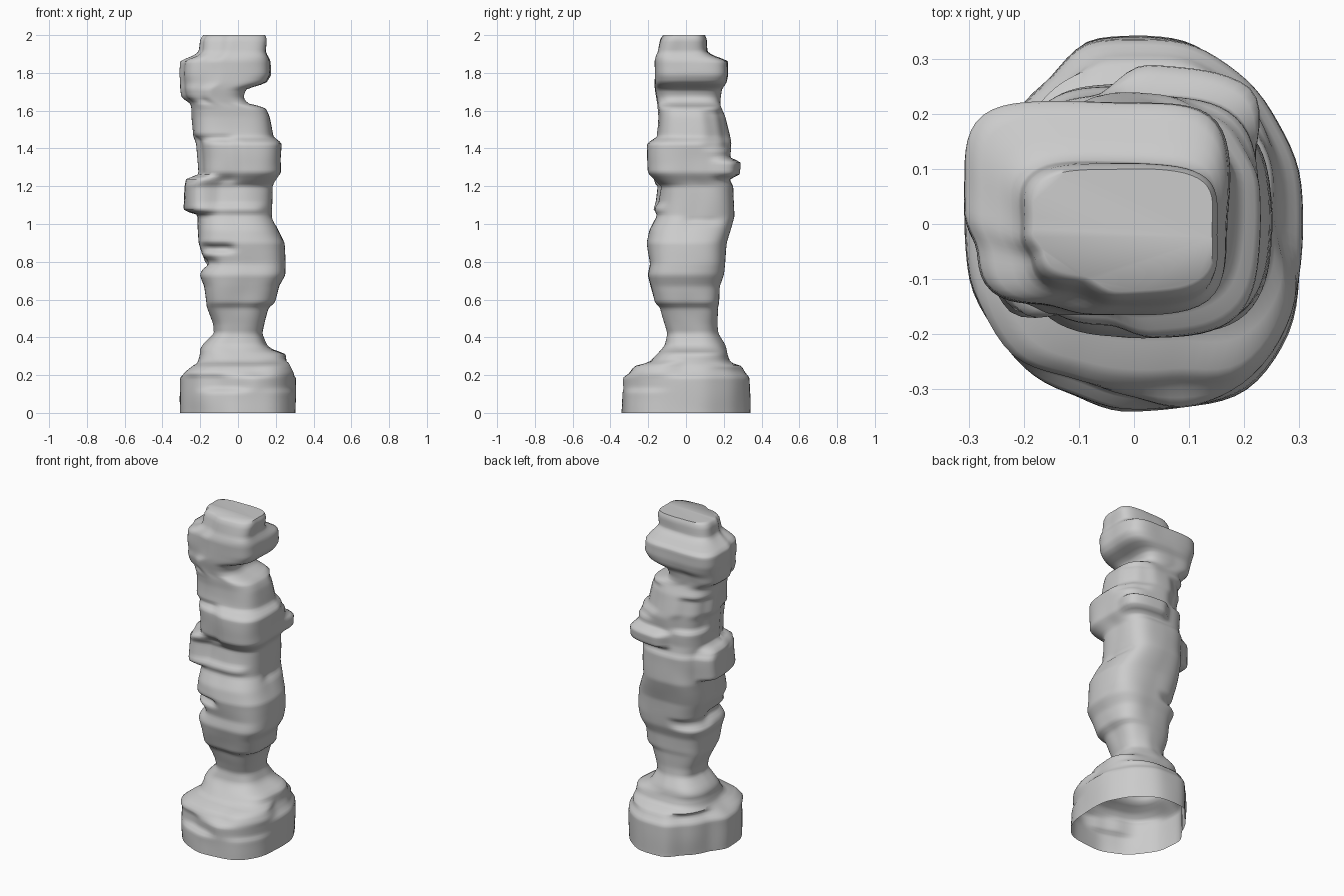
import bpy, bmesh, math
from mathutils import Vector, noise

# Section rows: z, x min, x max, y min, y max, squareness
FOOT = [
    (0.00, -.305, .309, -.342, .338, 2.4), (0.19, -.305, .309, -.342, .338, 2.4),
    (0.21, -.280, .285, -.300, .318, 2.5), (0.25, -.230, .262, -.270, .295, 2.6),
    (0.265, -.215, .258, -.195, .235, 2.8), (0.315, -.200, .250, -.150, .215, 3.0),
    (0.335, -.20, .180, -.130, .212, 3.0), (0.36, -.185, .150, -.110, .206, 3.0),
    (0.42, -.122, .125, -.094, .170, 2.8), (0.47, -.130, .138, -.108, .165, 2.8),
]
SHAFT = [
    (0.56, -.168, .165, -.138, .168, 3.0), (0.58, -.170, .195, -.165, .175, 3.2),
    (0.67, -.180, .212, -.190, .180, 3.2), (0.73, -.205, .247, -.205, .200, 3.1),
    (0.79, -.180, .250, -.190, .205, 3.1), (0.90, -.210, .247, -.205, .215, 3.1),
    (0.97, -.212, .215, -.190, .235, 3.1), (1.04, -.212, .182, -.152, .255, 3.0),
    (1.20, -.205, .183, -.130, .255, 3.0), (1.225, -.200, .195, -.160, .240, 3.2),
    (1.27, -.212, .227, -.205, .230, 3.4), (1.43, -.225, .227, -.208, .235, 3.4),
    (1.46, -.238, .182, -.157, .230, 3.2),
]
HEAD = [
    (1.57, -.243, .165, -.145, .208, 3.2), (1.62, -.245, .145, -.146, .185, 3.2),
    (1.635, -.248, .055, -.148, .180, 3.4), (1.67, -.300, .030, -.155, .182, 3.8),
    (1.715, -.307, .045, -.165, .190, 4.0), (1.745, -.307, .150, -.167, .215, 4.0),
    (1.79, -.310, .172, -.167, .225, 4.5), (1.865, -.308, .168, -.166, .225, 4.5),
    (1.89, -.240, .155, -.158, .150, 4.5), (1.91, -.212, .145, -.148, .114, 4.0),
    (1.98, -.202, .152, -.132, .110, 4.0), (2.00, -.185, .142, -.118, .100, 4.0),
]
ROWS = FOOT + SHAFT + HEAD

# Ledges and dents: angle, half width (degrees), z low, z high, depth
LUMPS = [
    (195, 40, 1.06, 1.25, .078), (68, 30, 1.25, 1.34, .060),
    (232, 35, 1.22, 1.46, -.028), (225, 30, 1.64, 2.10, -.024),
    (140, 25, -.10, 0.24, -.045), (232, 25, -.10, 0.20, -.022),
    (235, 20, 0.855, 0.89, -.040), (45, 20, -.10, 0.24, -.015),
    (318, 20, -.10, 0.12, .012), (255, 22, 0.12, 0.20, -.030),
    (320, 25, 0.20, 0.27, .030), (215, 20, 0.20, 0.26, .025),
    (200, 30, 0.77, 0.82, -.020), (270, 40, 1.06, 1.10, .015),
    (140, 30, 0.74, 0.79, -.020), (10, 25, 1.00, 1.03, -.012),
    (135, 25, 1.36, 1.56, -.025), (45, 20, 1.40, 1.60, -.020),
]
SEG, STEPS = 88, 160


def section(z):
    for a, b in zip(ROWS, ROWS[1:]):
        if z <= b[0] + 1e-6:
            t = (z - a[0]) / (b[0] - a[0])
            return [p + (q - p) * t for p, q in zip(a[1:], b[1:])]


def window(d, half, soft):
    t = max(0.0, min(1.0, (half - abs(d)) / soft + .5))
    return t * t * (3 - 2 * t)


def point(z, i):
    ang = 2 * math.pi * i / SEG
    c, s = math.cos(ang), math.sin(ang)
    x0, x1, y0, y1, n = section(z)
    k = (abs(c) ** n + abs(s) ** n) ** (-1 / n)
    push = 0.0
    for a, w, lo, hi, depth in LUMPS:
        da = (math.degrees(ang) - a + 180) % 360 - 180
        push += depth * window(da, w, 24) * window(z - (lo + hi) / 2, (hi - lo) / 2, .025)
    push += .008 * noise.noise(Vector((c * 1.6, s * 1.6, z * 6)))
    return ((x0 + x1) / 2 + (x1 - x0) / 2 * k * c + push * c,
            (y0 + y1) / 2 + (y1 - y0) / 2 * k * s + push * s, z)


# Weathered stone column, one continuous skin left open underneath
bm = bmesh.new()
rings = [[bm.verts.new(point(2 * j / STEPS, i)) for i in range(SEG)]
         for j in range(STEPS + 1)]
for low, high in zip(rings, rings[1:]):
    for i in range(SEG):
        k = (i + 1) % SEG
        bm.faces.new((low[i], low[k], high[k], high[i]))
soft = [v for r in rings[1:-1] for v in r]
bmesh.ops.smooth_vert(bm, verts=soft, factor=.5, use_axis_x=True, use_axis_y=True)

# Flat top
bm.faces.new(rings[-1])
mesh = bpy.data.meshes.new("stone_column")
bm.to_mesh(mesh)
bm.free()
column = bpy.data.objects.new("stone_column", mesh)
bpy.context.collection.objects.link(column)
bpy.context.view_layer.objects.active = column
column.select_set(True)
bpy.ops.object.shade_smooth_by_angle(angle=math.radians(60))
